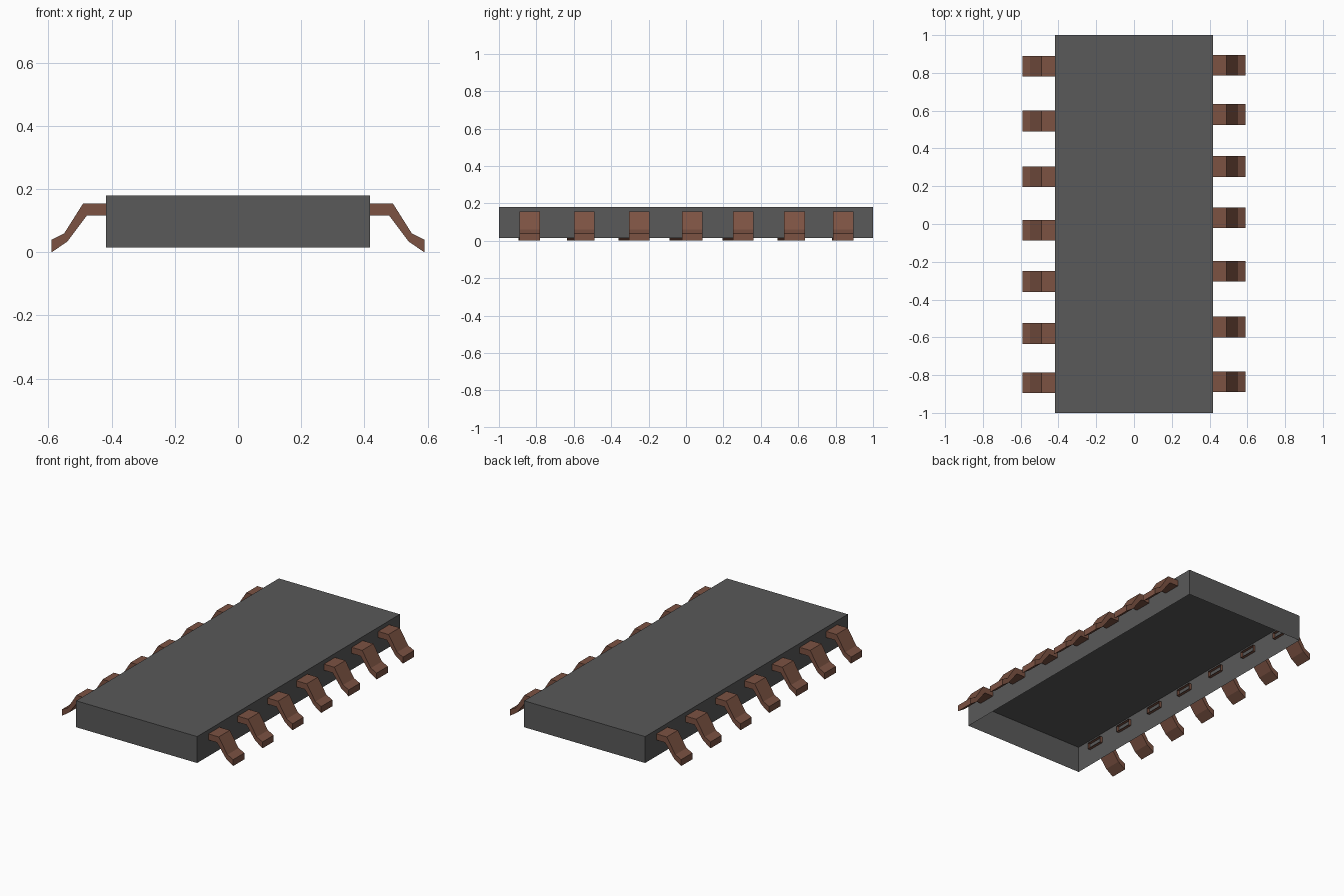
import bpy, bmesh
from mathutils import Matrix

if "Cube" in bpy.data.objects:
    bpy.data.objects.remove(bpy.data.objects["Cube"])


def material(name, color):
    m = bpy.data.materials.new(name)
    m.diffuse_color = (*color, 1)
    m.use_nodes = True
    m.node_tree.nodes["Principled BSDF"].inputs["Base Color"].default_value = m.diffuse_color
    return m


def add_object(name, bm, mat):
    mesh = bpy.data.meshes.new(name)
    bm.to_mesh(mesh)
    bm.free()
    mesh.materials.append(mat)
    obj = bpy.data.objects.new(name, mesh)
    bpy.context.collection.objects.link(obj)
    return obj


dark = material("dark_plastic", (0.1, 0.1, 0.1))
copper = material("copper", (0.2, 0.085, 0.055))

# Package body: thin shell, open underneath
bm = bmesh.new()
bmesh.ops.create_cube(bm, size=1, matrix=Matrix.Translation((0, 0, 0.0975))
                      @ Matrix.Diagonal((0.836, 2, 0.165, 1)))
bottom = [f for f in bm.faces if f.normal.z < -0.9]
bmesh.ops.delete(bm, geom=bottom, context='FACES_ONLY')
add_object("package_body", bm, dark)

# Bent lead: top and underside lines in (x, z), open at the inner end
TOP = [(0.40, 0.155), (0.49, 0.155), (0.55, 0.06), (0.59, 0.04)]
UNDER = [(0.40, 0.117), (0.478, 0.117), (0.54, 0.034), (0.59, 0.0)]
WIDTH = 0.11

bm = bmesh.new()
rings = []
for (xt, zt), (xu, zu) in zip(TOP, UNDER):
    h = WIDTH / 2
    rings.append([bm.verts.new(p) for p in
                  ((xt, -h, zt), (xt, h, zt), (xu, h, zu), (xu, -h, zu))])
for a, b in zip(rings, rings[1:]):
    for i in range(4):
        j = (i + 1) % 4
        bm.faces.new((a[i], b[i], b[j], a[j]))
bm.faces.new(rings[-1][::-1])
bmesh.ops.recalc_face_normals(bm, faces=bm.faces[:])
lead = add_object("lead_right_1", bm, copper)

# Two rows of leads; the left row is the right row turned half around
POSITIONS = [0.84, 0.58, 0.305, 0.033, -0.25, -0.545, -0.835]
for side, turn in (("right", 0), ("left", 3.14159265)):
    for n, y in enumerate(POSITIONS, 1):
        first = side == "right" and n == 1
        obj = lead if first else bpy.data.objects.new(f"lead_{side}_{n}", lead.data)
        if not first:
            bpy.context.collection.objects.link(obj)
        obj.location.y = y if side == "right" else -y
        obj.rotation_euler.z = turn
